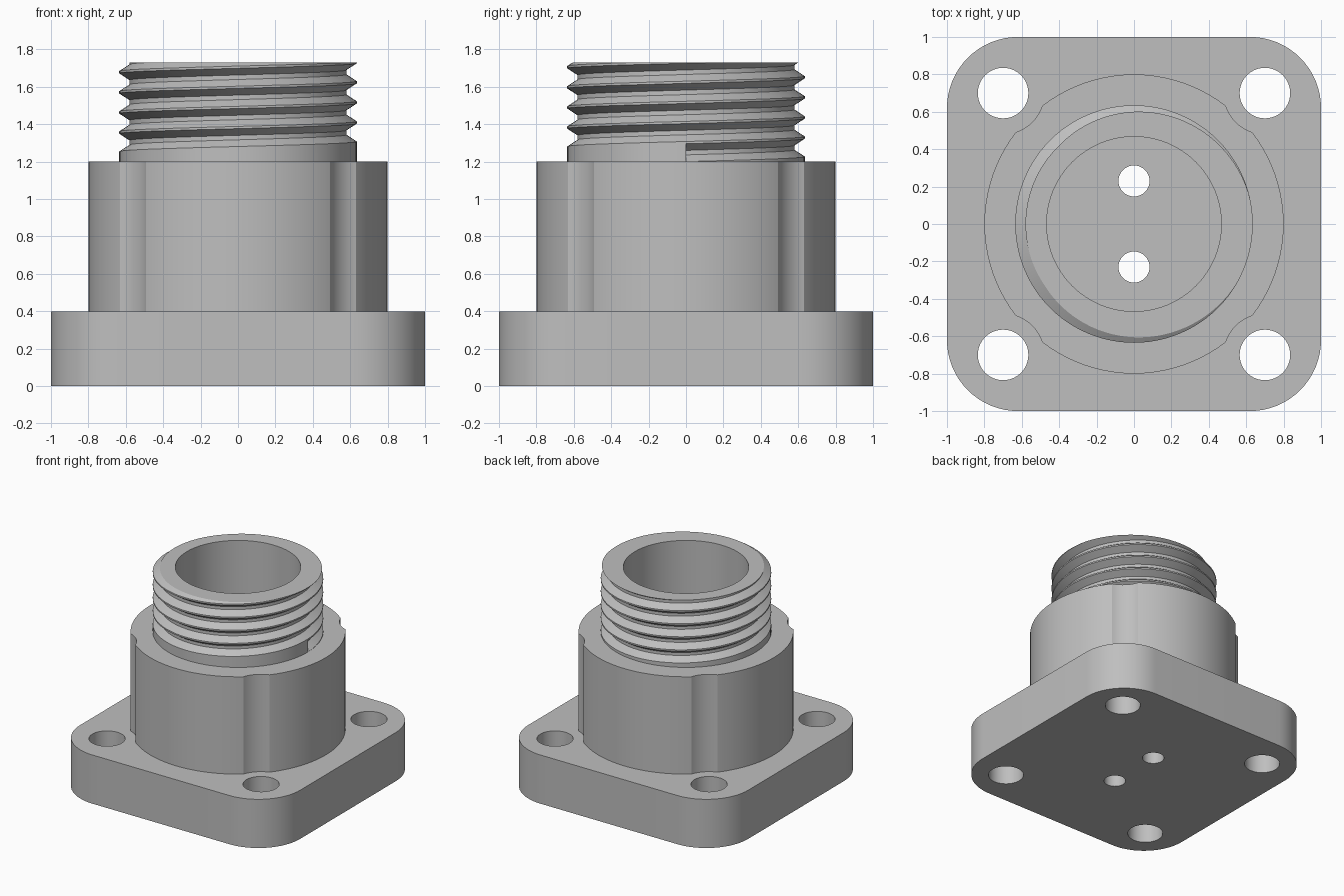
import bpy, bmesh
from math import pi, cos, sin, radians

if "Cube" in bpy.data.objects:
    bpy.data.objects.remove(bpy.data.objects["Cube"], do_unlink=True)

SEG = 96
CORNERS = [(sx * 0.7, sy * 0.7) for sx in (-1, 1) for sy in (-1, 1)]
BORE = 0.467
BODY_Z, SHOULDER_Z, TOP_Z = 0.4, 1.2, 1.73

metal = bpy.data.materials.new("plain_grey")
metal.use_nodes = True
metal.diffuse_color = (0.52, 0.52, 0.52, 1)
metal.node_tree.nodes["Principled BSDF"].inputs["Base Color"].default_value = (0.52, 0.52, 0.52, 1)


def make_object(name, bm):
    bmesh.ops.recalc_face_normals(bm, faces=bm.faces)
    mesh = bpy.data.meshes.new(name)
    bm.to_mesh(mesh)
    bm.free()
    mesh.materials.append(metal)
    obj = bpy.data.objects.new(name, mesh)
    bpy.context.collection.objects.link(obj)
    return obj


def prism(name, outline, z0, z1):
    bm = bmesh.new()
    face = bm.faces.new([bm.verts.new((x, y, z0)) for x, y in outline])
    top = bmesh.ops.extrude_face_region(bm, geom=[face])["geom"]
    bmesh.ops.translate(bm, vec=(0, 0, z1 - z0),
                        verts=[v for v in top if isinstance(v, bmesh.types.BMVert)])
    return make_object(name, bm)


def circle(x, y, r, n=SEG):
    return [(x + r * cos(2 * pi * i / n), y + r * sin(2 * pi * i / n)) for i in range(n)]


def select(obj):
    bpy.ops.object.select_all(action="DESELECT")
    obj.select_set(True)
    bpy.context.view_layer.objects.active = obj


def drill(obj, holes):
    for x, y, r in holes:
        cutter = prism("cutter", circle(x, y, r, 64 if r < 0.4 else SEG), -0.5, 2)
        cutter.hide_render = True
        mod = obj.modifiers.new("hole", "BOOLEAN")
        mod.operation, mod.solver, mod.object = "DIFFERENCE", "EXACT", cutter
        select(obj)
        bpy.ops.object.modifier_apply(modifier=mod.name)
        bpy.data.objects.remove(cutter, do_unlink=True)


def smooth(obj):
    select(obj)
    bpy.ops.object.shade_smooth_by_angle(angle=radians(25))


# Square flange with rounded corners, bolt holes and two small pin holes
RADIUS, STEPS = 0.38, 16
outline = []
for quarter, (sx, sy) in enumerate([(1, 1), (-1, 1), (-1, -1), (1, -1)]):
    for i in range(STEPS + 1):
        a = (quarter + i / STEPS) * pi / 2
        outline.append((sx * (1 - RADIUS) + RADIUS * cos(a), sy * (1 - RADIUS) + RADIUS * sin(a)))
flange = prism("flange", outline, 0, BODY_Z)
drill(flange, [(x, y, 0.135) for x, y in CORNERS] + [(0, s * 0.23, 0.083) for s in (-1, 1)])
smooth(flange)

# Round body with scalloped clearance at each bolt and a central bore
body = prism("body", circle(0, 0, 0.8), BODY_Z, SHOULDER_Z)
drill(body, [(x, y, 0.22) for x, y in CORNERS] + [(0, 0, BORE)])
smooth(body)

# Threaded collar: each column is a thread section, raised by one pitch per turn
MAJOR, MINOR, PITCH, START = 0.635, 0.58, 0.1075, 1.248
HALF_MOUTH, HALF_FLOOR = 0.0478, 0.012
GROOVE = [(-HALF_MOUTH, MAJOR), (-HALF_FLOOR, MINOR), (HALF_FLOOR, MINOR), (HALF_MOUTH, MAJOR)]


def thread_section(turn):
    points = [(SHOULDER_Z, MAJOR)]
    for k in range(5):
        centre = START + PITCH * (k + turn)
        points += [(centre + dz, r) for dz, r in GROOVE]
    points.append((max(TOP_Z, points[-1][0]), MAJOR))
    # Trim everything above the rim
    clipped = [points[0]]
    for (za, ra), (zb, rb) in zip(points, points[1:]):
        if za >= TOP_Z:
            clipped.append(clipped[-1])
        elif zb > TOP_Z:
            clipped.append((TOP_Z, ra + (rb - ra) * (TOP_Z - za) / (zb - za)))
        else:
            clipped.append((zb, rb))
    return clipped + [(TOP_Z, BORE), (SHOULDER_Z, BORE)]


bm = bmesh.new()
columns = []
for i in range(SEG + 1):
    a = 2 * pi * i / SEG
    columns.append([bm.verts.new((r * cos(a), r * sin(a), z)) for z, r in thread_section(i / SEG)])
for left, right in zip(columns, columns[1:]):
    for j in range(len(left) - 1):
        bm.faces.new((left[j], right[j], right[j + 1], left[j + 1]))
# Flat wall where the groove begins
bm.faces.new(columns[0][1:5])
bmesh.ops.remove_doubles(bm, verts=bm.verts, dist=0.0001)
collar = make_object("threaded_collar", bm)
smooth(collar)
